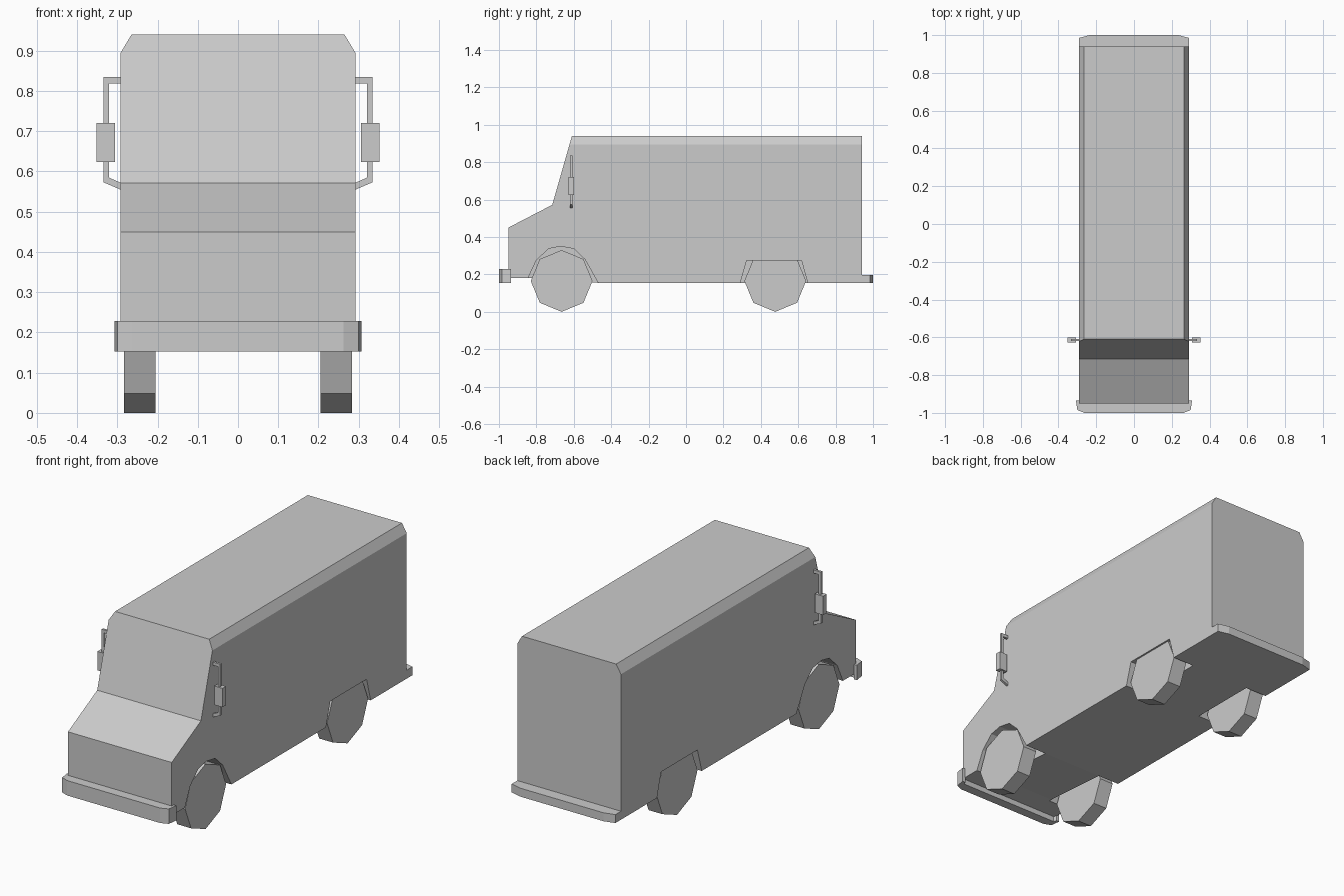
import bpy, bmesh
from math import sin, cos, pi
from mathutils import Vector

if "Cube" in bpy.data.objects:
    bpy.data.objects.remove(bpy.data.objects["Cube"])


def prism(name, pts, axis, a, b, mirror=False):
    """Extrude a 2D outline along x, y or z from a to b."""
    place = {'x': lambda p, t: (t, p[0], p[1]),
             'y': lambda p, t: (p[0], t, p[1]),
             'z': lambda p, t: (p[0], p[1], t)}[axis]
    bm = bmesh.new()
    lo = [bm.verts.new(place(p, a)) for p in pts]
    hi = [bm.verts.new(place(p, b)) for p in pts]
    bm.faces.new(lo)
    bm.faces.new(hi)
    for i in range(len(pts)):
        j = (i + 1) % len(pts)
        bm.faces.new((lo[i], lo[j], hi[j], hi[i]))
    bmesh.ops.recalc_face_normals(bm, faces=bm.faces)
    mesh = bpy.data.meshes.new(name)
    bm.to_mesh(mesh)
    bm.free()
    ob = bpy.data.objects.new(name, mesh)
    bpy.context.collection.objects.link(ob)
    if mirror:
        ob.modifiers.new("mirror", 'MIRROR').use_mirror_merge = False
    return ob


def symmetric(half):
    """Complete a right-hand half outline by reflecting it in x."""
    return half + [(-x, y) for x, y in reversed(half)]


# Van body
body = prism("van_body", [(-0.95, 0.18), (-0.95, 0.45), (-0.715, 0.572),
                          (-0.61, 0.94), (0.94, 0.94), (0.94, 0.155),
                          (-0.47, 0.155), (-0.83, 0.18)], 'x', -0.292, 0.292)

# Chamfer along both roof edges
bm = bmesh.new()
bm.from_mesh(body.data)
for s in (1, -1):
    cut = bmesh.ops.bisect_plane(
        bm, geom=bm.verts[:] + bm.edges[:] + bm.faces[:], dist=1e-5,
        plane_co=Vector((s * 0.292, 0, 0.895)),
        plane_no=Vector((s * 0.045, 0, 0.027)), clear_outer=True)
    edges = [e for e in cut['geom_cut'] if isinstance(e, bmesh.types.BMEdge)]
    bmesh.ops.edgeloop_fill(bm, edges=edges)
bmesh.ops.recalc_face_normals(bm, faces=bm.faces)
bm.to_mesh(body.data)
bm.free()

# Wheel wells cut into the lower sides
wells = {
    "front_well_cutter": [(-0.875, 0.12), (-0.845, 0.18), (-0.80, 0.275),
                          (-0.735, 0.337), (-0.67, 0.35), (-0.60, 0.337),
                          (-0.54, 0.28), (-0.47, 0.155), (-0.45, 0.12)],
    "rear_well_cutter": [(0.28, 0.12), (0.325, 0.275),
                         (0.617, 0.275), (0.66, 0.12)],
}
for name, outline in wells.items():
    cutter = prism(name, outline, 'x', 0.17, 0.35, mirror=True)
    cutter.hide_render = True
    cutter.hide_viewport = True
    mod = body.modifiers.new(name, 'BOOLEAN')
    mod.operation = 'DIFFERENCE'
    mod.solver = 'EXACT'
    mod.object = cutter

# Eight-sided wheels
R = 0.165
for name, yc in (("front_wheels", -0.665), ("rear_wheels", 0.477)):
    octagon = [(yc + R * sin(i * pi / 4), R + R * cos(i * pi / 4))
               for i in range(8)]
    prism(name, octagon, 'x', 0.205, 0.283, mirror=True)

# Bumpers
prism("front_bumper", symmetric([(0.262, -1.0), (0.30, -0.985), (0.307, -0.935)])
      [:3] + [(0.29, -0.935), (0.285, -0.951), (-0.285, -0.951), (-0.29, -0.935),
              (-0.307, -0.935), (-0.30, -0.985), (-0.262, -1.0)],
      'z', 0.153, 0.229)
prism("rear_bumper", symmetric([(0.235, 1.0), (0.292, 0.985), (0.292, 0.93)]),
      'z', 0.155, 0.198)

# Side mirrors on bent brackets
prism("mirror_brackets", [(0.285, 0.835), (0.334, 0.835), (0.334, 0.573),
                          (0.285, 0.552), (0.285, 0.569), (0.321, 0.585),
                          (0.321, 0.819), (0.285, 0.819)],
      'y', -0.62, -0.608, mirror=True)
prism("side_mirrors", [(0.306, 0.624), (0.352, 0.624),
                       (0.352, 0.72), (0.306, 0.72)],
      'y', -0.628, -0.60, mirror=True)
